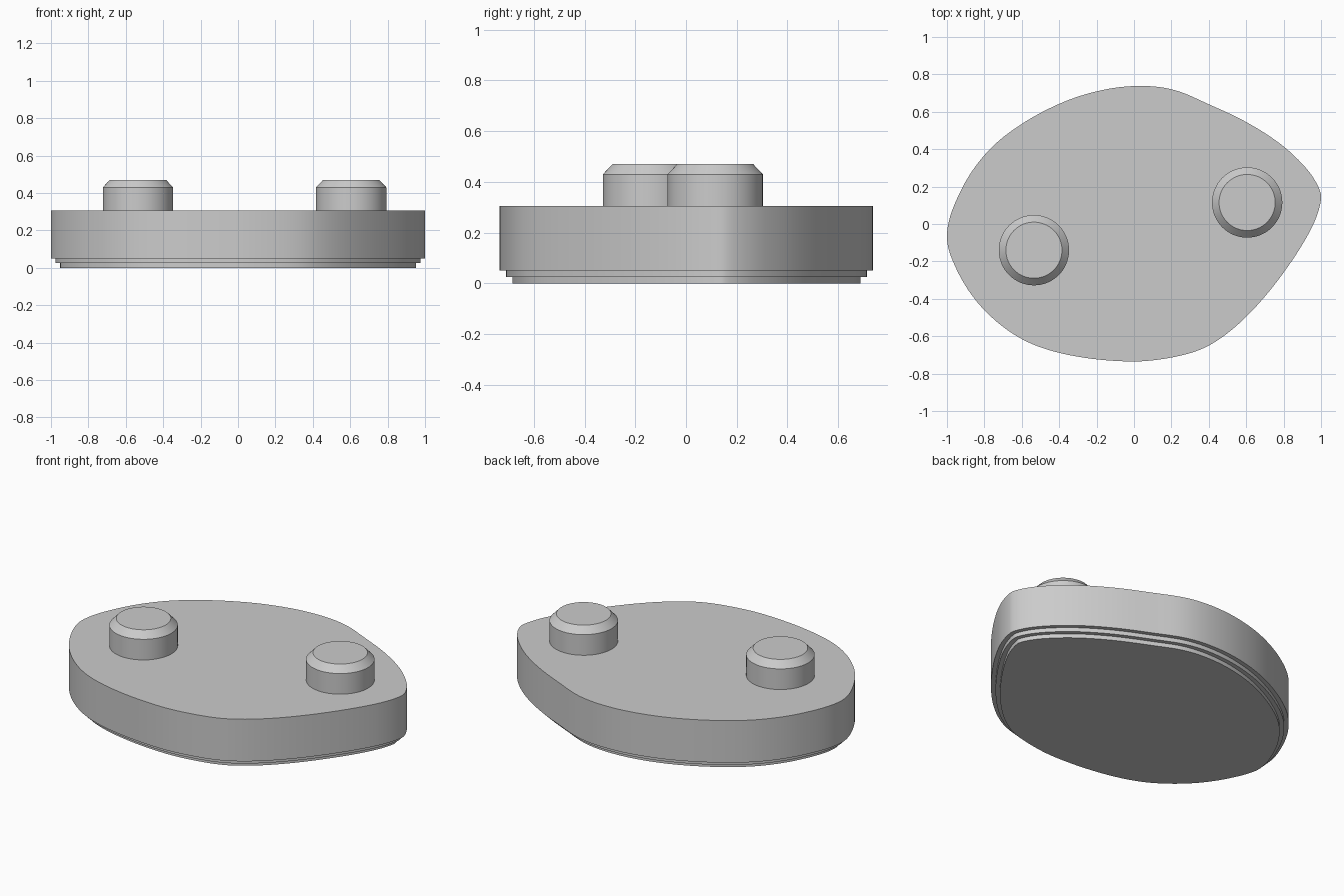
import bpy
import bmesh
import math
from mathutils import Vector
from mathutils.geometry import interpolate_bezier

cube = bpy.data.objects.get("Cube")
if cube:
    bpy.data.objects.remove(cube, do_unlink=True)

grey = bpy.data.materials.new("light_grey")
grey.use_nodes = True
colour = (0.6, 0.6, 0.6, 1)
grey.diffuse_color = colour
grey.node_tree.nodes["Principled BSDF"].inputs["Base Color"].default_value = colour


def smooth_outline(points, steps=8):
    """Closed smooth curve through the given plan points."""
    pts = [Vector(p) for p in points]
    n = len(pts)
    outline = []
    for i in range(n):
        a, b, c, d = (pts[(i + k) % n] for k in (-1, 0, 1, 2))
        span = (c - b).length / 3
        start = b + (c - a).normalized() * span
        end = c - (d - b).normalized() * span
        outline += interpolate_bezier(b, start, end, c, steps + 1)[:-1]
    return outline


def inset_outline(outline, amount):
    """Move a counter-clockwise outline inwards."""
    result = []
    for i, p in enumerate(outline):
        t = (outline[(i + 1) % len(outline)] - outline[i - 1]).normalized()
        result.append(p + Vector((-t.y, t.x)) * amount)
    return result


def stack(name, outline, levels):
    """Solid from an outline, with an (inset, height) pair for each ring."""
    bm = bmesh.new()
    rings = [[bm.verts.new((p.x, p.y, z)) for p in inset_outline(outline, inset)]
             for inset, z in levels]
    for low, high in zip(rings, rings[1:]):
        for i in range(len(low)):
            j = (i + 1) % len(low)
            bm.faces.new((low[i], low[j], high[j], high[i]))
    bm.faces.new(rings[0][::-1])
    bm.faces.new(rings[-1])
    mesh = bpy.data.meshes.new(name)
    bm.to_mesh(mesh)
    bm.free()
    mesh.materials.append(grey)
    obj = bpy.data.objects.new(name, mesh)
    bpy.context.collection.objects.link(obj)
    bpy.ops.object.select_all(action="DESELECT")
    obj.select_set(True)
    bpy.context.view_layer.objects.active = obj
    bpy.ops.object.shade_smooth_by_angle(angle=math.radians(25))
    return obj


# Rounded, irregular plate with a stepped underside
plan = [(1, 0.13), (0.98, 0.21), (0.91, 0.31), (0.78, 0.43), (0.6, 0.545),
        (0.4, 0.64), (0.22, 0.715), (0.05, 0.738), (-0.15, 0.72), (-0.37, 0.655),
        (-0.6, 0.535), (-0.78, 0.39), (-0.92, 0.19), (-1, -0.05), (-0.95, -0.24),
        (-0.81, -0.45), (-0.6, -0.615), (-0.35, -0.7), (-0.02, -0.735),
        (0.22, -0.71), (0.4, -0.65), (0.58, -0.515), (0.77, -0.3), (0.94, -0.04)]
stack("base_plate", smooth_outline(plan),
      [(0.05, 0), (0.05, 0.025), (0.025, 0.025), (0.025, 0.05), (0, 0.05), (0, 0.305)])

# Two chamfered round pegs
for name, x, y in (("left_peg", 0.605, 0.115), ("right_peg", -0.535, -0.14)):
    circle = [Vector((x + 0.188 * math.cos(a), y + 0.188 * math.sin(a)))
              for a in (math.tau * i / 64 for i in range(64))]
    stack(name, circle, [(0, 0.3), (0, 0.43), (0.038, 0.47)])
